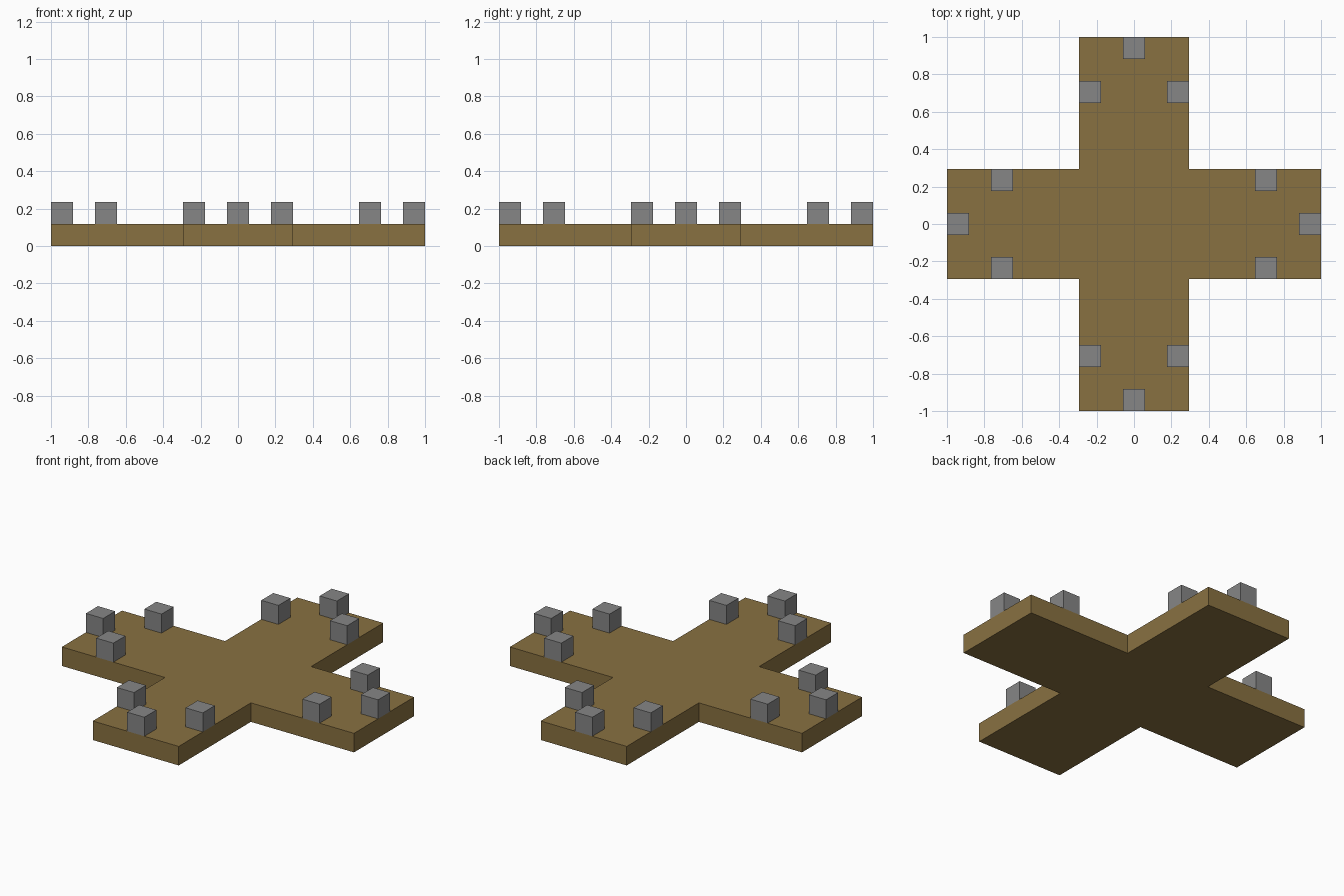
import bpy
import bmesh
from math import pi
from mathutils import Matrix, Vector

cube = bpy.data.objects.get("Cube")
if cube:
    bpy.data.objects.remove(cube, do_unlink=True)

U = 1 / 17           # module size: every dimension is a whole number of these
THICK = 2 * U        # slab height
BLOCK = 2 * U        # block edge length


def make_material(name, color):
    mat = bpy.data.materials.new(name)
    mat.use_nodes = True
    mat.diffuse_color = color
    mat.node_tree.nodes["Principled BSDF"].inputs["Base Color"].default_value = color
    return mat


def add_object(name, bm, mat):
    bmesh.ops.recalc_face_normals(bm, faces=bm.faces)
    mesh = bpy.data.meshes.new(name)
    bm.to_mesh(mesh)
    bm.free()
    mesh.materials.append(mat)
    obj = bpy.data.objects.new(name, mesh)
    bpy.context.collection.objects.link(obj)
    return obj


brown = make_material("earth_brown", (0.25, 0.165, 0.053, 1))
grey = make_material("stone_grey", (0.24, 0.24, 0.24, 1))
turns = [Matrix.Rotation(i * pi / 2, 4, "Z") for i in range(4)]

# Cross-shaped slab: one arm's outline turned four times, then extruded
half = 5 * U
arm = [Vector((half, -half, 0)), Vector((1, -half, 0)), Vector((1, half, 0))]
bm = bmesh.new()
outline = [bm.verts.new(turn @ p) for turn in turns for p in arm]
base = bm.faces.new(outline)
top = bmesh.ops.extrude_face_region(bm, geom=[base], use_keep_orig=True)["geom"]
bmesh.ops.translate(bm, vec=(0, 0, THICK),
                    verts=[g for g in top if isinstance(g, bmesh.types.BMVert)])
add_object("cross_slab", bm, brown)

# Three blocks on each arm: one at the tip, one on each side edge
spots = {"tip": (16 * U, 0), "side_a": (12 * U, -4 * U), "side_b": (12 * U, 4 * U)}
for arm_name, turn in zip(("left", "back", "right", "front"), turns):
    for spot, (x, y) in spots.items():
        bm = bmesh.new()
        bmesh.ops.create_cube(bm, size=BLOCK)
        block = add_object(f"{arm_name}_arm_block_{spot}", bm, grey)
        block.location = turn @ Vector((x, y, THICK + BLOCK / 2))
